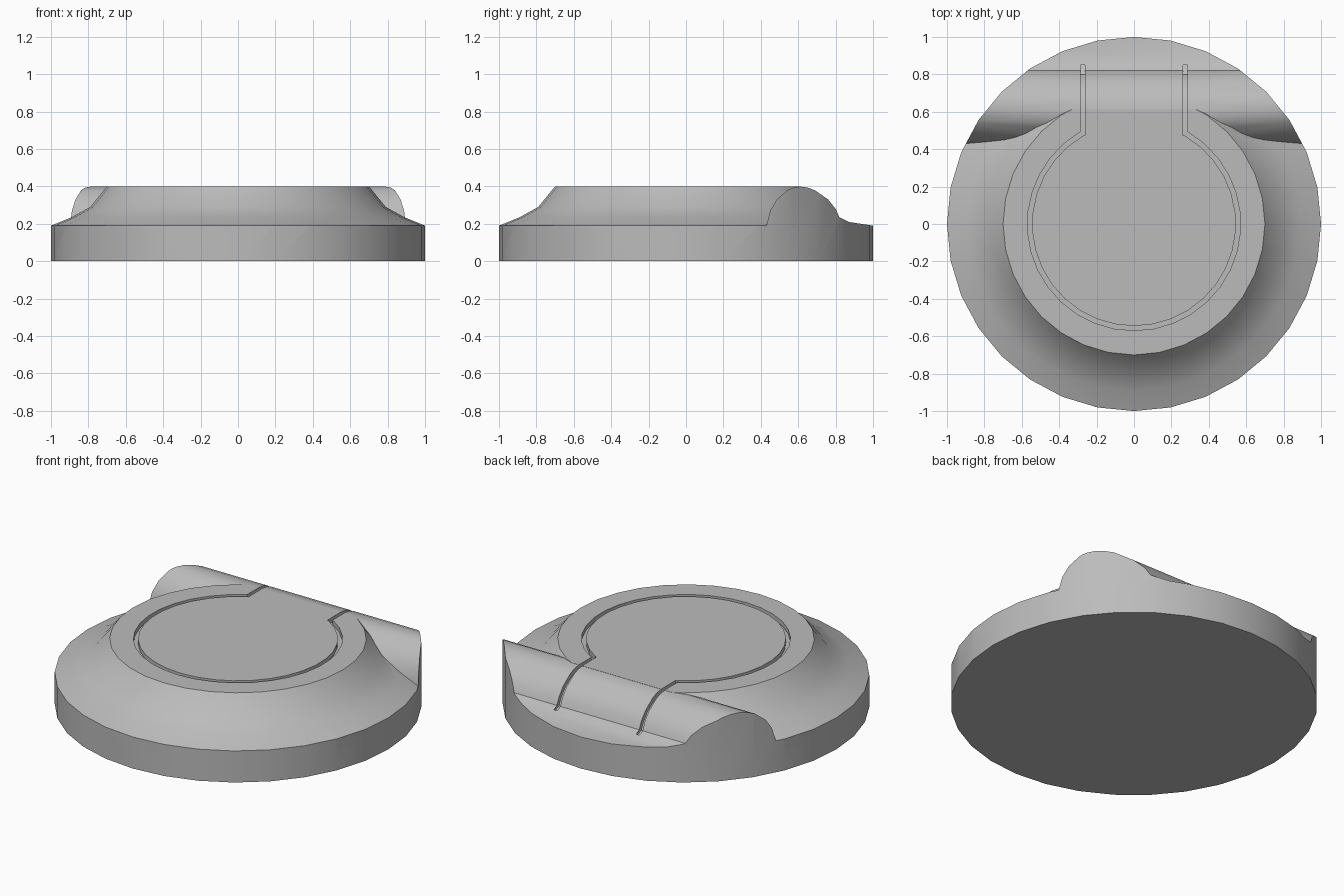
import bpy, bmesh
from math import sin, cos, pi, radians

old = bpy.data.objects.get("Cube")
if old:
    bpy.data.objects.remove(old, do_unlink=True)

SIDES = 32

grey = bpy.data.materials.new("plain grey")
grey.use_nodes = True
colour = (0.5, 0.5, 0.5, 1)
grey.diffuse_color = colour
grey.node_tree.nodes["Principled BSDF"].inputs["Base Color"].default_value = colour


def finish(bm, name):
    bmesh.ops.recalc_face_normals(bm, faces=bm.faces)
    mesh = bpy.data.meshes.new(name)
    bm.to_mesh(mesh)
    bm.free()
    mesh.materials.append(grey)
    obj = bpy.data.objects.new(name, mesh)
    bpy.context.collection.objects.link(obj)
    return obj


def prism(name, points, offset):
    """Extrude a closed outline of 3D points along an offset."""
    bm = bmesh.new()
    face = bm.faces.new([bm.verts.new(p) for p in points])
    ext = bmesh.ops.extrude_face_region(bm, geom=[face], use_keep_orig=True)
    verts = [g for g in ext["geom"] if isinstance(g, bmesh.types.BMVert)]
    bmesh.ops.translate(bm, verts=verts, vec=offset)
    return finish(bm, name)


def lathe(name, profile, cut_y=None):
    """Stack closed rings of (radius, height), optionally cut off behind cut_y."""
    bm = bmesh.new()
    rings = [[bm.verts.new((r * cos(2 * pi * i / SIDES), r * sin(2 * pi * i / SIDES), z))
              for i in range(SIDES)] for r, z in profile]
    for a, b in zip(rings, rings[1:]):
        for i in range(SIDES):
            j = (i + 1) % SIDES
            bm.faces.new((a[i], a[j], b[j], b[i]))
    bm.faces.new(rings[0][::-1])
    bm.faces.new(rings[-1])
    if cut_y is not None:
        cut = bmesh.ops.bisect_plane(bm, geom=bm.verts[:] + bm.edges[:] + bm.faces[:],
                                     plane_co=(0, cut_y, 0), plane_no=(0, 1, 0),
                                     clear_outer=True)
        edges = [g for g in cut["geom_cut"] if isinstance(g, bmesh.types.BMEdge)]
        bmesh.ops.holes_fill(bm, edges=edges, sides=0)
    return finish(bm, name)


def combine(target, other, operation):
    """Apply a boolean and discard the helper."""
    other.hide_render = True
    mod = target.modifiers.new(operation, 'BOOLEAN')
    mod.operation = operation
    mod.solver = 'EXACT'
    mod.object = other
    bpy.context.view_layer.objects.active = target
    bpy.ops.object.modifier_apply(modifier=mod.name)
    bpy.data.objects.remove(other, do_unlink=True)


# Round body with a concave skirt, open at the back for the hinge bar
body = lathe("round_body", [(1.1, -.2), (1.1, .149), (.89, .235), (.79, .29), (.7, .4)],
             cut_y=.612)

# Rounded hinge bar across the back, with its low rear ledge
bar_profile = [(.43, -.1), (.43, .19), (.45, .27), (.485, .33), (.54, .378),
               (.575, .394), (.61, .399), (.65, .394), (.69, .379), (.76, .33),
               (.80, .28), (.82, .235), (.87, .21), (1.2, .159), (1.2, -.1)]
bar = prism("hinge_bar", [(-1.2, y, z) for y, z in bar_profile], (2.4, 0, 0))
combine(body, bar, 'UNION')

# Trim everything to the round outline
combine(body, lathe("outline_trim", [(1, 0), (1, .6)]), 'INTERSECT')

# Narrow groove around the lid: an open ring and two channels over the bar
STEPS = 28
angles = [radians(120 + 300 * i / STEPS) for i in range(STEPS + 1)]
ring = [(r * cos(a), r * sin(a), .372)
        for r, run in ((.57, angles), (.545, angles[::-1])) for a in run]
combine(body, prism("ring_cutter", ring, (0, 0, .2)), 'DIFFERENCE')

channel = [(.474, .5), (.474, .372), (.61, .371), (.68, .354), (.74, .315),
           (.78, .266), (.80, .225), (.85, .205), (.85, .5)]
for x in (-.285, .263):
    cutter = prism("channel_cutter", [(x, y, z) for y, z in channel], (.022, 0, 0))
    combine(body, cutter, 'DIFFERENCE')

# Smooth the curved surfaces and keep the rims sharp
bpy.ops.object.select_all(action='DESELECT')
body.select_set(True)
bpy.context.view_layer.objects.active = body
bpy.ops.object.shade_smooth_by_angle(angle=radians(35))
